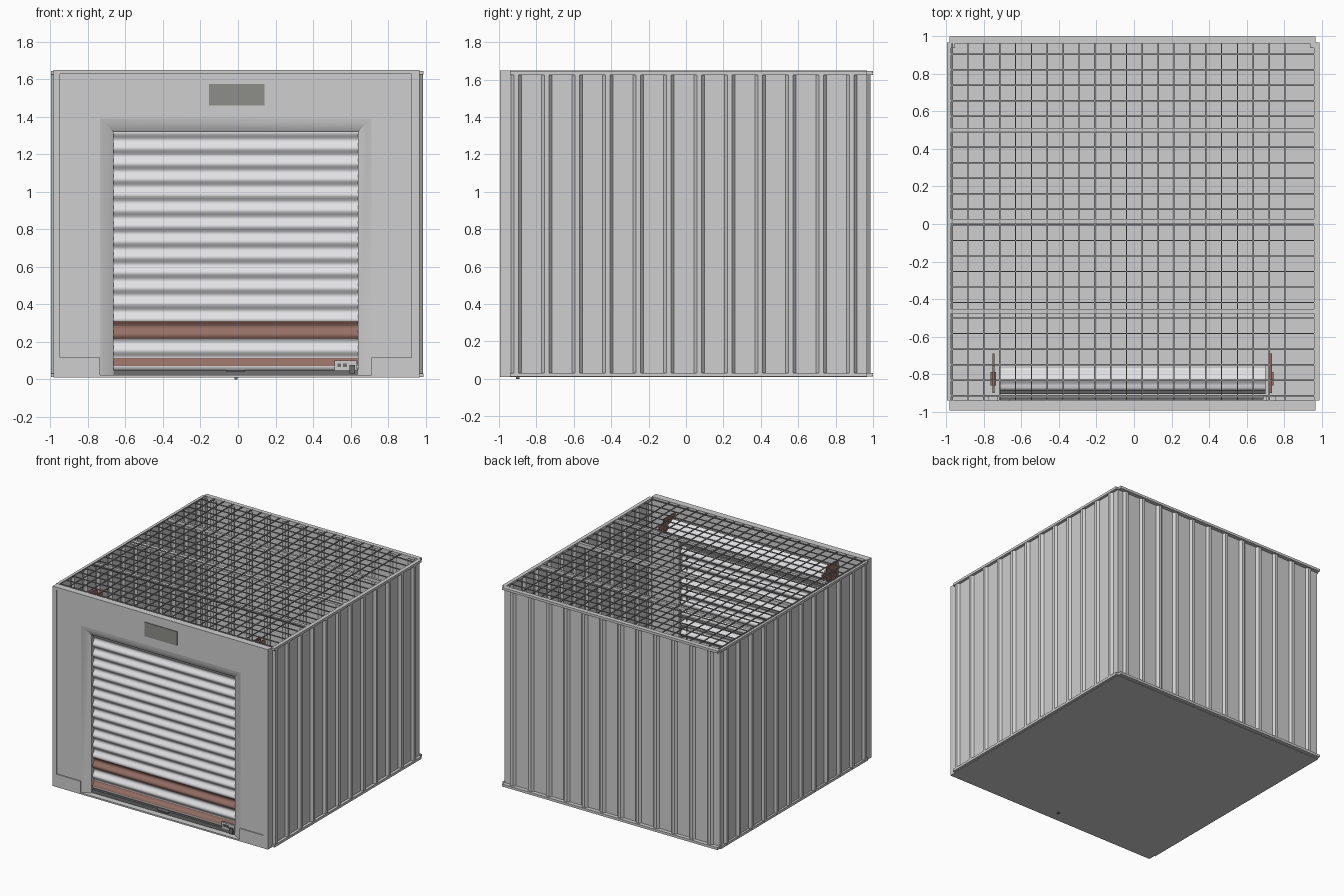
import bpy, bmesh, math
from mathutils import Vector, Matrix

if "Cube" in bpy.data.objects:
    bpy.data.objects.remove(bpy.data.objects["Cube"])


def material(name, r, g, b):
    m = bpy.data.materials.new(name)
    m.use_nodes = True
    m.diffuse_color = (r, g, b, 1)
    m.node_tree.nodes["Principled BSDF"].inputs["Base Color"].default_value = (r, g, b, 1)
    return m


GREY = material("painted steel grey", 0.62, 0.62, 0.62)
WHITE = material("shutter white", 0.76, 0.76, 0.78)
RUST = material("rust brown", 0.30, 0.16, 0.13)
SIGN = material("sign grey", 0.27, 0.27, 0.25)
WIRE = material("wire grey", 0.32, 0.32, 0.32)
DARK = material("dark steel", 0.16, 0.16, 0.16)

X0, X1 = -0.985, 0.968      # wall planes
YF, YB = -0.995, 0.968
TOP = 1.65


def finish(name, bm, *mats):
    bmesh.ops.recalc_face_normals(bm, faces=bm.faces)
    me = bpy.data.meshes.new(name)
    bm.to_mesh(me)
    bm.free()
    for m in mats:
        me.materials.append(m)
    ob = bpy.data.objects.new(name, me)
    bpy.context.collection.objects.link(ob)
    return ob


def add_box(bm, lo, hi):
    lo, hi = Vector(lo), Vector(hi)
    mat = Matrix.Translation((lo + hi) / 2) @ Matrix.Diagonal((*(hi - lo), 1))
    bmesh.ops.create_cube(bm, size=1, matrix=mat)


def boxes(name, mat, *pairs):
    bm = bmesh.new()
    for lo, hi in pairs:
        add_box(bm, lo, hi)
    return finish(name, bm, mat)


def strip(bm, rows):
    """Skin consecutive rows of points with quads."""
    rows = [[bm.verts.new(p) for p in row] for row in rows]
    for a, b in zip(rows, rows[1:]):
        for i in range(len(a) - 1):
            bm.faces.new((a[i], a[i + 1], b[i + 1], b[i]))


def smooth(ob, angle=40):
    bpy.ops.object.select_all(action='DESELECT')
    ob.select_set(True)
    bpy.context.view_layer.objects.active = ob
    bpy.ops.object.shade_smooth_by_angle(angle=math.radians(angle))


# Ribbed wall sheets
def ribbed_wall(name, start, end, first, place):
    path = [(start, 0)]
    c = first
    while c < end - 0.03:
        path += [(c - 0.028, 0), (c - 0.012, 0.018), (c + 0.012, 0.018), (c + 0.028, 0)]
        c += 0.163
    path.append((end, 0))
    bm = bmesh.new()
    strip(bm, [[place(t, d, z) for t, d in path] for z in (0.02, TOP - 0.015)])
    return finish(name, bm, GREY)


ribbed_wall("right_wall", -0.94, YB, -0.908, lambda t, d, z: (X0 + 0.005 - d, t, z))
ribbed_wall("left_wall", -0.94, YB, -0.908, lambda t, d, z: (X1 + d, t, z))
ribbed_wall("back_wall", X0, X1, -0.90, lambda t, d, z: (t, YB + d, z))

# Floor, rails and corner posts
boxes("floor", GREY, ((X0, YF, 0.01), (X1, YB, 0.022)))
boxes("floor_drain", DARK, ((-0.018, -0.91, 0), (-0.002, -0.89, 0.012)))
for label, z in (("bottom", 0.012), ("top", TOP - 0.025)):
    boxes(label + "_rails", GREY,
          ((X0 - 0.011, -0.94, z), (X0 + 0.008, YB, z + 0.02)),
          ((X1 - 0.008, -0.94, z), (X1 + 0.022, YB, z + 0.02)),
          ((X0, YB - 0.005, z), (X1, 1.0, z + 0.02)))
boxes("back_posts", GREY,
      ((X0, YB - 0.03, 0.02), (X0 + 0.03, YB, TOP - 0.01)),
      ((X1 - 0.03, YB - 0.03, 0.02), (X1, YB, TOP - 0.01)))

# Front panel around the opening, with a recessed flared surround
OX0, OX1, OZ = -0.735, 0.712, 1.39
IX0, IX1, IZ = -0.665, 0.64, 1.32
PY = YF + 0.008
boxes("front_panel", GREY,
      ((X0, PY, 0.01), (OX0, -0.94, TOP - 0.01)),
      ((OX1, PY, 0.01), (X1, -0.94, TOP - 0.01)),
      ((OX0, PY, OZ), (OX1, -0.94, TOP - 0.01)))
boxes("front_edge_frame", GREY,
      ((X0, YF, 0.01), (X0 + 0.035, -0.94, TOP)),
      ((X1 - 0.042, YF, 0.01), (X1, -0.94, TOP)),
      ((X0, YF, TOP - 0.022), (X1, -0.94, TOP)))
boxes("kick_plates", GREY,
      ((X0 + 0.035, YF, 0.01), (OX0, PY, 0.115)),
      ((OX1, YF, 0.01), (X1 - 0.042, PY, 0.115)))
bm = bmesh.new()
strip(bm, [
    [(OX0, PY, 0.01), (OX0, PY, OZ), (OX1, PY, OZ), (OX1, PY, 0.01)],
    [(OX0 + 0.02, PY + 0.006, 0.01), (OX0 + 0.02, PY + 0.006, OZ - 0.02),
     (OX1 - 0.02, PY + 0.006, OZ - 0.02), (OX1 - 0.02, PY + 0.006, 0.01)],
    [(IX0, PY + 0.035, 0.01), (IX0, PY + 0.035, IZ), (IX1, PY + 0.035, IZ), (IX1, PY + 0.035, 0.01)],
    [(IX0, -0.92, 0.01), (IX0, -0.92, IZ), (IX1, -0.92, IZ), (IX1, -0.92, 0.01)]])
smooth(finish("door_surround", bm, GREY), 35)
boxes("sign_plate", SIGN, ((-0.155, PY - 0.006, 1.46), (0.14, PY, 1.575)))

# Roller shutter curtain, with rust bands chosen by height
bm = bmesh.new()
PITCH, STEPS = 0.083, 8
rows = []
for i in range(int(1.38 / PITCH * STEPS)):
    z = 0.05 + i * PITCH / STEPS
    y = -0.925 - 0.011 * math.sin(2 * math.pi * i / STEPS)
    rows.append([(-0.715, y, z), (0.69, y, z)])
strip(bm, rows)
for f in bm.faces:
    z = f.calc_center_median().z
    f.material_index = int(0.22 < z < 0.31 or 0.07 < z < 0.11)
smooth(finish("shutter_curtain", bm, WHITE, RUST), 60)
boxes("shutter_bottom_bar", DARK, ((IX0, -0.945, 0.022), (IX1, -0.915, 0.05)))
boxes("pull_handle", DARK, ((-0.06, -0.96, 0.04), (0.035, -0.94, 0.05)))
boxes("latch_plate", GREY, ((0.515, -0.95, 0.05), (0.635, -0.935, 0.1)))
boxes("latch_bolts", DARK,
      ((0.53, -0.955, 0.065), (0.55, -0.948, 0.085)),
      ((0.56, -0.955, 0.065), (0.58, -0.948, 0.085)),
      ((0.595, -0.965, 0.03), (0.625, -0.945, 0.075)))

# Rolled shutter coil with shallow flutes
CY, CZ = -0.826, 1.50
bm = bmesh.new()
ring = []
for i in range(49):
    a = 2 * math.pi * i / 48
    r = 0.075 + 0.005 * math.cos(8 * a)
    ring.append((CY + r * math.cos(a), CZ + r * math.sin(a)))
strip(bm, [[(x, y, z) for y, z in ring] for x in (-0.72, 0.7)])
bmesh.ops.remove_doubles(bm, verts=bm.verts, dist=0.0001)
bmesh.ops.holes_fill(bm, edges=bm.edges)
smooth(finish("shutter_coil", bm, WHITE))

# Coil brackets
for side, x in (("right", -0.75), ("left", 0.73)):
    boxes(side + "_coil_bracket", RUST,
          ((x - 0.005, -0.90, CZ - 0.06), (x + 0.005, -0.75, CZ + 0.1)),
          ((x - 0.005, -0.75, CZ + 0.02), (x + 0.005, -0.69, CZ + 0.06)),
          ((x - 0.014, -0.86, CZ - 0.02), (x + 0.014, -0.79, CZ + 0.02)))
    boxes(side + "_door_guide", GREY, ((x - 0.025, -0.94, 0.02), (x + 0.025, -0.915, 1.42)))

# Roof beams and wire mesh
boxes("roof_beams", GREY, *[((X0, y - 0.012, 1.617), (X1, y + 0.012, 1.642))
                            for y in (0.50, 0.015, -0.465)])
bm = bmesh.new()
W = 0.0035
for i in range(22):
    x = -0.885 - 0.0845 + i * 0.0845
    add_box(bm, (x - W, -0.94, 1.642), (x + W, YB, 1.649))
for i in range(23):
    y = 0.906 - i * 0.0828
    add_box(bm, (X0, y - W, 1.637), (X1, y + W, 1.644))
finish("roof_mesh", bm, WIRE)
